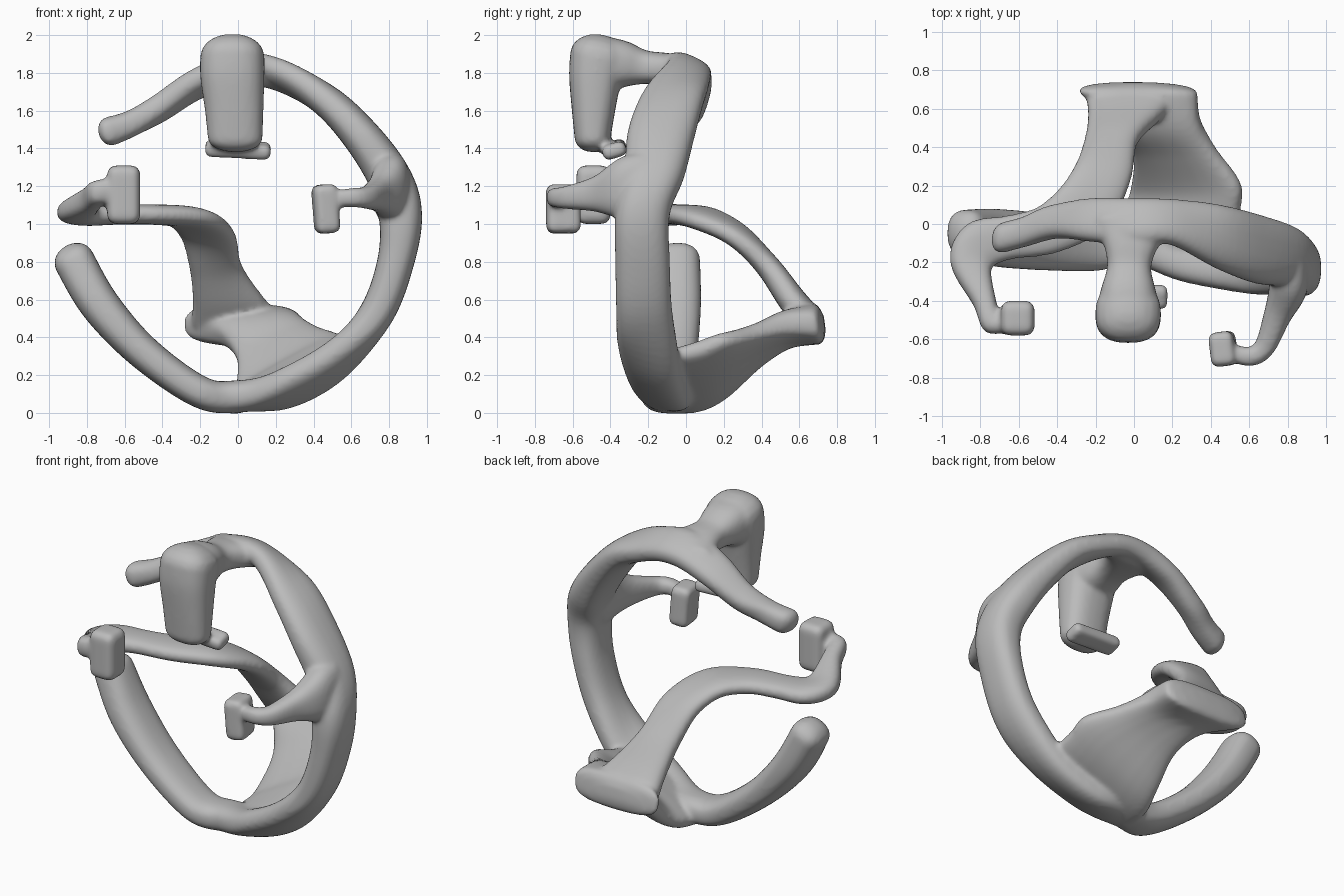
import bpy, bmesh, math
from mathutils import Vector

if "Cube" in bpy.data.objects:
    bpy.data.objects.remove(bpy.data.objects["Cube"])

grey = bpy.data.materials.new("plain grey")
grey.diffuse_color = (0.5, 0.5, 0.5, 1)
grey.use_nodes = True
grey.node_tree.nodes["Principled BSDF"].inputs["Base Color"].default_value = grey.diffuse_color


def finish(name, bm):
    bmesh.ops.recalc_face_normals(bm, faces=bm.faces)
    me = bpy.data.meshes.new(name)
    bm.to_mesh(me)
    bm.free()
    me.materials.append(grey)
    ob = bpy.data.objects.new(name, me)
    bpy.context.collection.objects.link(ob)
    return ob


def spline(points, steps=7):
    """Catmull-Rom through tuples of any length."""
    out, n = [], len(points)
    for i in range(n - 1):
        p0, p1, p2, p3 = (points[max(0, min(n - 1, i + k))] for k in (-1, 0, 1, 2))
        for s in range(steps):
            t = s / steps
            out.append([b + 0.5 * t * (c - a + t * (2*a - 5*b + 4*c - d + t * (3*(b - c) + d - a)))
                        for a, b, c, d in zip(p0, p1, p2, p3)])
    return out + [list(points[-1])]


def sweep(name, points, ref, power=2.5, sides=24, cap=0.8):
    """Points are x, y, z, half size along ref, half size across ref (optional own ref)."""
    pts = spline([p if len(p) > 5 else tuple(p) + tuple(ref) for p in points])
    pos = [Vector(p[:3]) for p in pts]
    tan = [(pos[min(i + 1, len(pos) - 1)] - pos[max(i - 1, 0)]).normalized() for i in range(len(pos))]
    rows = [(pos[i], tan[i], pts[i], 1) for i in range(len(pos))]
    # rounded ends
    for end, sign in ((0, -1), (-1, 1)):
        r = cap * min(pts[end][3:5])
        extra = [(pos[end] + tan[end] * sign * r * math.sin(a), tan[end], pts[end], math.cos(a))
                 for a in (0.35, 0.7, 1.05, 1.35)]
        rows = rows + extra if sign > 0 else extra[::-1] + rows
    bm = bmesh.new()
    rings = []
    for c, t, p, s in rows:
        u = Vector(p[5:8]).normalized()
        v = t.cross(u).normalized()
        ring = []
        for k in range(sides):
            a = 2 * math.pi * k / sides
            ca, sa = math.cos(a), math.sin(a)
            ring.append(bm.verts.new(c + u * p[3] * s * math.copysign(abs(ca) ** (2 / power), ca)
                                     + v * p[4] * s * math.copysign(abs(sa) ** (2 / power), sa)))
        rings.append(ring)
    for a, b in zip(rings, rings[1:]):
        for k in range(sides):
            bm.faces.new((a[k], a[(k + 1) % sides], b[(k + 1) % sides], b[k]))
    bm.faces.new(rings[0])
    bm.faces.new(rings[-1])
    return finish(name, bm)


def pad(name, centre, size, bevel=0.03, rot=(0, 0, 0)):
    bm = bmesh.new()
    bmesh.ops.create_cube(bm, size=1)
    bmesh.ops.scale(bm, vec=size, verts=bm.verts)
    bmesh.ops.bevel(bm, geom=bm.edges[:], offset=bevel, segments=4, profile=0.5, affect='EDGES')
    ob = finish(name, bm)
    ob.location, ob.rotation_euler = centre, rot
    return ob


X, Y, Z = (1, 0, 0), (0, 1, 0), (0, 0, 1)
tilt = (0, .92, -.4)

# open ring, from the upper left end clockwise to the lower left end
ring = sweep("open_ring", [
    (-.68, -.07, 1.49, .08, .078), (-.57, -.04, 1.53, .08, .07), (-.42, .01, 1.61, .09, .068, *tilt),
    (-.22, .02, 1.74, .12, .068, *tilt), (0, .01, 1.815, .13, .075, *tilt),
    (.2, .01, 1.795, .125, .07, *tilt), (.45, -.07, 1.665, .17, .085), (.64, -.13, 1.48, .18, .10),
    (.80, -.17, 1.25, .16, .115), (.86, -.23, 1.05, .145, .115), (.835, -.23, .8, .145, .098),
    (.73, -.22, .52, .15, .093), (.52, -.19, .28, .175, .087, *tilt), (.25, -.14, .13, .17, .085, *tilt),
    (0, -.09, .088, .12, .085), (-.2, -.11, .11, .135, .085), (-.5, -.09, .32, .15, .092),
    (-.73, -.07, .57, .15, .105), (-.87, -.05, .81, .125, .108)], Y)

# broad web from the ring bottom to the rear bar
sweep("rear_web", [
    (.24, -.12, .16, .34, .06, .9, 0, .42), (.25, .06, .19, .34, .075, .88, 0, .47),
    (.27, .2, .25, .32, .07, .88, 0, .47), (.21, .38, .36, .23, .07, .93, 0, .36),
    (.12, .53, .44, .23, .09, .98, 0, .15), (.02, .69, .47, .31, .11, 1, 0, 0)],
    X, power=3, cap=.5)

# ribbon arm rising from the rear, ending in the left hook
sweep("left_arm", [
    (.0, .66, .48, .25, .08, *X), (-.05, .56, .60, .19, .075, *X), (-.12, .43, .78, .14, .065, *X),
    (-.16, .27, .94, .15, .06, .95, -.3, 0), (-.26, .09, 1.03, .16, .058, .75, -.65, 0),
    (-.45, -.03, 1.05, .13, .054, .4, -.9, 0), (-.65, -.07, 1.05, .115, .054, .1, -1, 0),
    (-.80, -.11, 1.05, .13, .06, .5, -.85, 0), (-.85, -.22, 1.07, .11, .064, .95, -.2, 0),
    (-.78, -.40, 1.13, .062, .068, 1, .3, 0), (-.73, -.52, 1.17, .06, .065, .7, .7, 0),
    (-.62, -.50, 1.17, .055, .06, *Y)], X)
pad("left_hook_pad", (-.605, -.49, 1.155), (.175, .18, .31), .045)

# right hook
sweep("right_arm", [
    (.81, -.22, 1.19, .19, .10), (.80, -.34, 1.19, .165, .10), (.745, -.48, 1.16, .095, .072),
    (.68, -.64, 1.14, .06, .055), (.60, -.69, 1.14, .05, .05), (.48, -.66, 1.13, .045, .045)], Z)
pad("right_hook_pad", (.465, -.65, 1.08), (.13, .18, .26), .035, (0, -.08, .12))

# top hook: neck, drooping block and tab
sweep("top_neck", [
    (.02, .02, 1.80, .23, .08), (-.01, -.10, 1.82, .15, .085), (-.025, -.22, 1.83, .115, .09),
    (-.03, -.33, 1.845, .14, .125), (-.03, -.42, 1.85, .16, .14)], X)
sweep("top_block", [
    (-.015, -.495, 1.45, .145, .095), (-.02, -.49, 1.6, .155, .115), (-.03, -.48, 1.78, .17, .14),
    (-.03, -.46, 1.89, .17, .155)], X, cap=.74)
pad("top_hook_tab", (0, -.38, 1.395), (.35, .13, .08), .03, (.3, .05, 0))

# fuse the parts into one skin with soft transitions
for ob in bpy.context.collection.objects:
    ob.select_set(True)
bpy.context.view_layer.objects.active = ring
bpy.ops.object.join()
ring.name = "hooked_ring"
fuse = ring.modifiers.new("fuse", 'REMESH')
fuse.mode, fuse.voxel_size, fuse.use_smooth_shade = 'VOXEL', 0.014, True
soften = ring.modifiers.new("soften", 'SMOOTH')
soften.factor, soften.iterations = 0.5, 8
